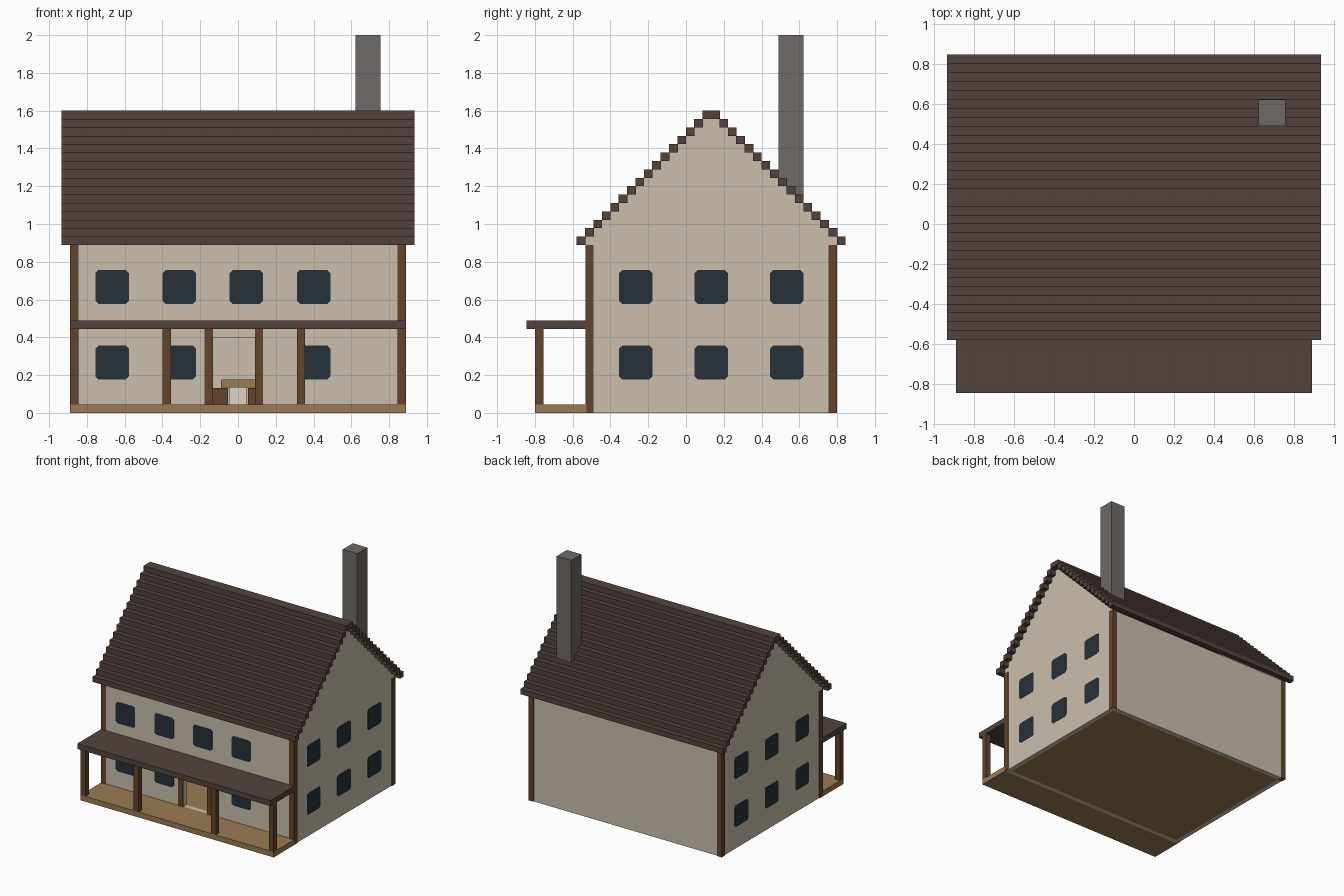
import bpy
import bmesh

cube = bpy.data.objects.get("Cube")
if cube:
    bpy.data.objects.remove(cube, do_unlink=True)

V = 2 / 45                 # block unit
HX = 20 * V                # half width of the house
Y0, Y1 = -12 * V, 18 * V   # front and back of the house
EAVE = 20 * V
INSET = 0.006              # walls sit just behind the timber posts


def material(name, hex_code):
    rgb = []
    for i in (0, 2, 4):
        c = int(hex_code[i:i + 2], 16) / 255
        rgb.append(c / 12.92 if c <= 0.04045 else ((c + 0.055) / 1.055) ** 2.4)
    m = bpy.data.materials.new(name)
    m.use_nodes = True
    m.diffuse_color = (*rgb, 1)
    bsdf = m.node_tree.nodes["Principled BSDF"]
    bsdf.inputs["Base Color"].default_value = (*rgb, 1)
    bsdf.inputs["Roughness"].default_value = 0.9
    return m


plaster = material("plaster", "CABFAD")
timber = material("dark timber", "63452C")
planks = material("floor planks", "9A7B53")
shingle = material("roof shingle", "53443E")
stone = material("chimney stone", "6E6A66")
glass = material("window glass", "26313A")
cloth = material("pale cloth", "DDD5C8")


def finish(name, bm, mat):
    bmesh.ops.recalc_face_normals(bm, faces=bm.faces)
    mesh = bpy.data.meshes.new(name)
    bm.to_mesh(mesh)
    bm.free()
    mesh.materials.append(mat)
    obj = bpy.data.objects.new(name, mesh)
    bpy.context.collection.objects.link(obj)
    return obj


def boxes(name, mat, spans):
    """Each span is (x0, x1, y0, y1, z0, z1)."""
    bm = bmesh.new()
    for x0, x1, y0, y1, z0, z1 in spans:
        for v in bmesh.ops.create_cube(bm, size=1)["verts"]:
            v.co = (x0 + (v.co.x + 0.5) * (x1 - x0),
                    y0 + (v.co.y + 0.5) * (y1 - y0),
                    z0 + (v.co.z + 0.5) * (z1 - z0))
    return finish(name, bm, mat)


def prism(name, mat, points, axis, start, depth):
    """Extrude a (horizontal, z) outline along x (axis 0) or y (axis 1)."""
    bm = bmesh.new()
    place = (lambda h, z: (start, h, z)) if axis == 0 else (lambda h, z: (h, start, z))
    face = bm.faces.new([bm.verts.new(place(h, z)) for h, z in points])
    ext = bmesh.ops.extrude_face_region(bm, geom=[face])["geom"]
    for v in ext:
        if isinstance(v, bmesh.types.BMVert):
            v.co[axis] += depth
    return finish(name, bm, mat)


# Floors
boxes("porch_floor", planks, [(-HX, HX, -18 * V, Y0 + INSET, 0, V)])
boxes("house_floor", planks, [(-HX + V, HX - V, Y0 + V, Y1 - V, 0, V)])

# Front wall around the doorway, and the plain back wall
fy = (Y0 + INSET, Y0 + V)
wx = HX - V
boxes("front_wall", plaster, [
    (-wx, -3 * V, *fy, 0, EAVE),
    (2 * V, wx, *fy, 0, EAVE),
    (-3 * V, 2 * V, *fy, 9 * V, EAVE),
    (-3 * V, 2 * V, *fy, 0, V)])
boxes("back_wall", plaster, [(-wx, wx, Y1 - V, Y1 - INSET, 0, EAVE)])

# Side walls with stepped gables
steps = []
for k in range(15):
    steps += [(Y0 + k * V, EAVE + k * V), (Y0 + k * V, EAVE + (k + 1) * V)]
gable = [(Y0 + INSET, 0), (Y0 + INSET, EAVE)] + steps
mid = (Y0 + Y1) / 2
gable += [(2 * mid - y, z) for y, z in reversed(gable)]
for side, start in (("right", -HX + INSET), ("left", HX - V)):
    prism(side + "_gable_wall", plaster, gable, 0, start, V - INSET)

# Corner posts of the house and the door frame
boxes("corner_posts", timber, [
    (x, x + V, y, y + V, 0 if y > 0 else V * 0.01, EAVE)
    for x in (-HX, HX - V) for y in (Y0, Y1 - V)])
boxes("door_frame", timber, [
    (x, x + V, Y0, Y0 + V, V, 10 * V) for x in (-4 * V, 2 * V)])

# Porch posts and roof
boxes("porch_posts", timber, [
    (x, x + V, -18 * V, -17 * V, V, 10 * V)
    for x in (-HX, -9 * V, 7 * V, HX - V)])
boxes("porch_roof", shingle, [(-HX, HX, -19 * V, Y0 + INSET, 10 * V, 11 * V)])

# Stepped main roof, one long course per block row and slope
courses = []
for k in range(16):
    y, z = Y0 + (k - 1) * V, EAVE + k * V
    for a, b in ((y, y + V), (2 * mid - y - V, 2 * mid - y)):
        courses.append((-21 * V, 21 * V, a - 0.001, b + 0.001, z, z + V))
boxes("main_roof", shingle, courses)

# Chimney
boxes("chimney", stone, [(14 * V, 17 * V, 11 * V, 14 * V, 24 * V, 45 * V)])


# Windows: thin panes with clipped corners
def pane_outline(h, z, size=4 * V, c=0.016):
    a, b, d, e = h, h + size, z, z + size
    return [(a + c, d), (b - c, d), (b, d + c), (b, e - c),
            (b - c, e), (a + c, e), (a, e - c), (a, d + c)]


for floor_name, z in (("lower", 4 * V), ("upper", 13 * V)):
    for i in range(4):
        if floor_name == "lower" and i == 2:
            continue           # the doorway takes this bay
        prism(f"{floor_name}_front_window_{i + 1}", glass,
              pane_outline((8 * i - 17) * V, z), 1, Y0 + 0.004, 0.005)
    for i in range(3):
        outline = pane_outline((9 * i - 8) * V, z)
        prism(f"{floor_name}_left_window_{i + 1}", glass, outline, 0, HX - 0.004, -0.005)
        prism(f"{floor_name}_right_window_{i + 1}", glass, outline, 0, -HX + 0.004, 0.005)

# Table and stools inside the doorway
boxes("table_top", planks, [(-2 * V, 2 * V, -2 * V, 2 * V, 3 * V, 4 * V)])
boxes("table_base", cloth, [(-V, V, -V, V, V, 3 * V)])
boxes("stools", timber, [
    (-3 * V, -1.2 * V, -V, V, V, 2.95 * V),
    (1.2 * V, 3 * V, -V, V, V, 2.95 * V)])
